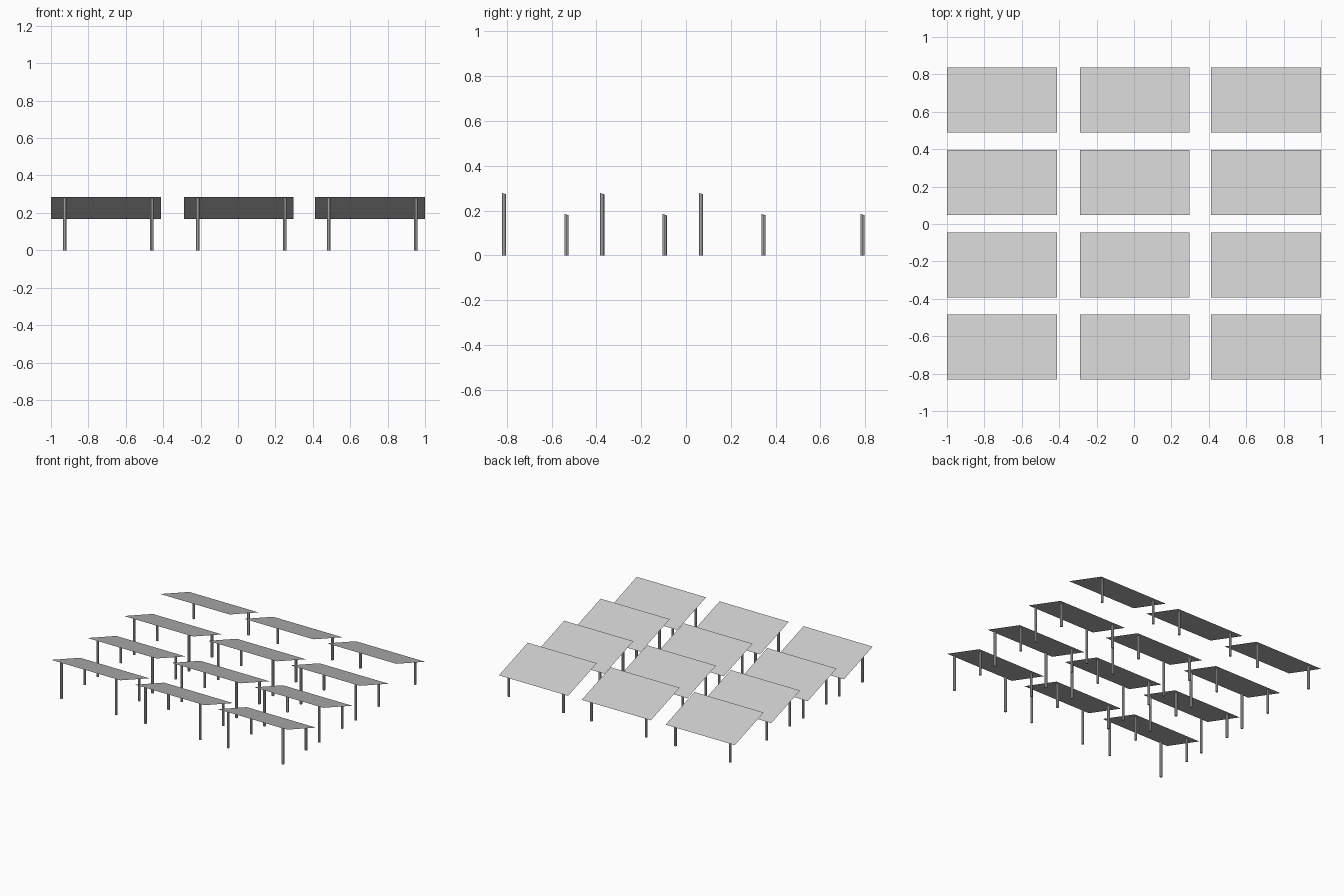
import bpy, bmesh, math

if "Cube" in bpy.data.objects:
    bpy.data.objects.remove(bpy.data.objects["Cube"])

COLS = [-0.999, -0.288, 0.413]          # left edge of each panel column
ROWS = [-0.832, -0.394, 0.047, 0.488]   # front edge of each panel row
W, D = 0.586, 0.348                     # panel footprint
Z_HIGH, Z_LOW = 0.284, 0.167            # front and back edge heights
SLOPE = (Z_LOW - Z_HIGH) / D
RADIUS, SIDES = 0.0095, 8


def finish(name, bm):
    mesh = bpy.data.meshes.new(name)
    bm.to_mesh(mesh)
    bm.free()
    obj = bpy.data.objects.new(name, mesh)
    bpy.context.collection.objects.link(obj)
    return obj


def panel(name, x, y):
    # thin tilted sheet, high at the front
    bm = bmesh.new()
    pts = [(x, y, Z_HIGH), (x + W, y, Z_HIGH), (x + W, y + D, Z_LOW), (x, y + D, Z_LOW)]
    bm.faces.new([bm.verts.new(p) for p in pts])
    finish(name, bm)


def leg(name, x, row_y, dy):
    # post whose top is cut to the slope of the panel
    bm = bmesh.new()
    bmesh.ops.create_cone(bm, cap_ends=True, segments=SIDES,
                          radius1=RADIUS, radius2=RADIUS, depth=2)
    for v in bm.verts:
        v.co.z = Z_HIGH - 0.001 + SLOPE * (dy + v.co.y) if v.co.z > 0 else 0
        v.co.x += x
        v.co.y += row_y + dy
    finish(name, bm)


for r, y in enumerate(ROWS):
    for c, x in enumerate(COLS):
        tag = f"{r + 1}_{c + 1}"
        panel(f"panel_{tag}", x, y)
        for side, dx in (("left", 0.073), ("right", 0.537)):
            leg(f"back_leg_{side}_{tag}", x + dx, y, 0.299)
            # the rearmost row stands on back legs only
            if r < 3:
                leg(f"front_leg_{side}_{tag}", x + dx, y, 0.020)
